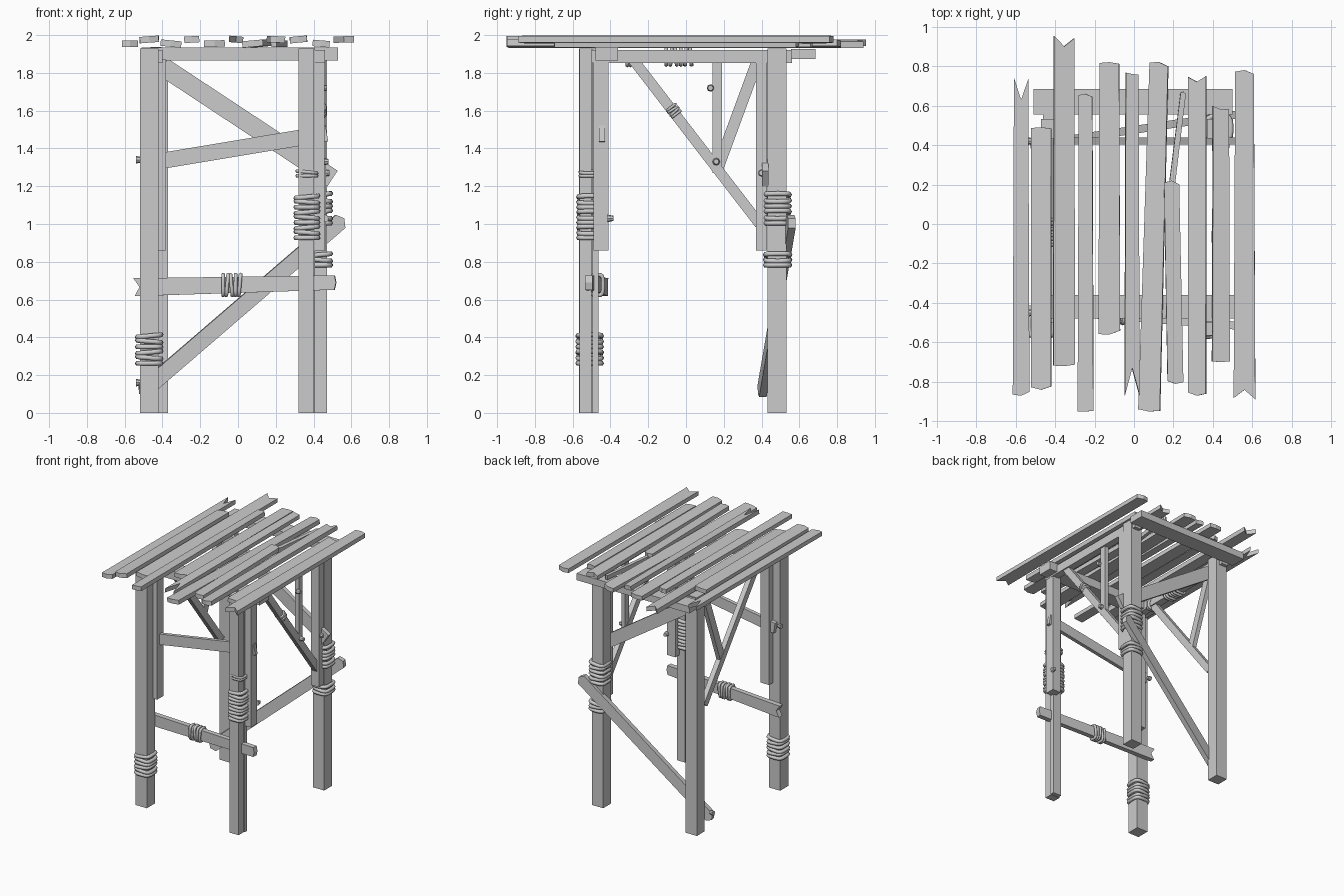
import bpy, bmesh, math, random
from mathutils import Vector, Matrix

random.seed(4)
cube = bpy.data.objects.get("Cube")
if cube:
    bpy.data.objects.remove(cube, do_unlink=True)

wood = bpy.data.materials.new("weathered grey")
wood.use_nodes = True
GREY = (0.6, 0.6, 0.6, 1)
wood.diffuse_color = GREY
wood.node_tree.nodes["Principled BSDF"].inputs["Base Color"].default_value = GREY
X, Y, Z = Vector((1, 0, 0)), Vector((0, 1, 0)), Vector((0, 0, 1))


def finish(name, bm, smooth=False):
    bmesh.ops.recalc_face_normals(bm, faces=bm.faces[:])
    mesh = bpy.data.meshes.new(name)
    bm.to_mesh(mesh)
    bm.free()
    for face in mesh.polygons:
        face.use_smooth = smooth
    mesh.materials.append(wood)
    obj = bpy.data.objects.new(name, mesh)
    bpy.context.collection.objects.link(obj)


def placement(centre, axis):
    """Matrix that puts local z along the axis at the centre."""
    return Matrix.Translation(centre) @ axis.to_track_quat('Z', 'X').to_matrix().to_4x4()


def board(name, start, end, width, thick, side, notch=(0, 0), taper=1, rough=0):
    """Board between two points; side is its width direction, notch cuts into each end."""
    a, b = Vector(start), Vector(end)
    along = (b - a).normalized()
    across = (side - along * side.dot(along)).normalized() * width / 2
    half = along.cross(across).normalized() * thick / 2
    rim = []
    for point, out, spread, cut in ((a, -along, across, notch[0]), (b, along, -across * taper, notch[1])):
        for k in (-1, 0, 1):
            inset = cut if k == 0 else rough * random.random()
            rim.append(point + spread * k - out * inset)
    bm = bmesh.new()
    low = [bm.verts.new(p - half) for p in rim]
    top = [bm.verts.new(p + half) for p in rim]
    # Two quads per face keep notched ends clean
    for ring in (low, top):
        bm.faces.new((ring[0], ring[1], ring[4], ring[5]))
        bm.faces.new(ring[1:5])
    for i in range(len(rim)):
        bm.faces.new((low[i - 1], low[i], top[i], top[i - 1]))
    finish(name, bm)


def post(name, x, y, bottom, top, wx, wy):
    board(name, (x, y, bottom), (x, y, top), wx, wy, X)


def rope(name, centre, axis, rx, ry, turns, pitch=0.027, radius=0.014):
    """Stack of slightly tilted, rounded square loops around a timber."""
    bm = bmesh.new()
    segs, sides = 24, 6
    place = placement(centre, axis)
    for t in range(turns):
        height = (t - (turns - 1) / 2) * pitch
        tilt = 0.12 * math.sin(t * 2.1)
        loop = []
        for i in range(segs):
            c, s = math.cos(math.tau * i / segs), math.sin(math.tau * i / segs)
            k = (c ** 4 + s ** 4) ** -0.25
            ring = []
            for j in range(sides):
                v = math.tau * j / sides
                out, up = radius * math.cos(v), radius * math.sin(v)
                p = Vector(((rx * k + out) * c, (ry * k + out) * s, height + tilt * rx * c + up))
                ring.append(bm.verts.new(place @ p))
            loop.append(ring)
        for i in range(segs):
            for j in range(sides):
                bm.faces.new((loop[i - 1][j - 1], loop[i][j - 1], loop[i][j], loop[i - 1][j]))
    finish(name, bm, True)


def nail(name, x, y, z, axis):
    bm = bmesh.new()
    bmesh.ops.create_cone(bm, cap_ends=True, segments=8, radius1=0.02, radius2=0.014,
                          depth=0.03, matrix=placement((x, y, z), axis))
    finish(name, bm)


# Legs: the front left one is a pair of slats
LEG_TOP, DOUBLER_BOTTOM, DOUBLER_TOP = 1.93, 0.86, 1.87
post("front_right_leg", -0.47, -0.515, 0, LEG_TOP, 0.1, 0.105)
post("front_left_leg", 0.36, -0.532, 0, LEG_TOP, 0.08, 0.065)
post("front_left_leg_slat", 0.37, -0.48, 0, LEG_TOP, 0.075, 0.032)
post("back_left_doubler", 0.43, 0.4, DOUBLER_BOTTOM, DOUBLER_TOP, 0.07, 0.06)

# Paired parts: back legs, doubling posts, side beams and long braces
for side, sign in (("left", 1), ("right", -1)):
    x = 0.43 * sign
    post(f"back_{side}_leg", 0.42 * sign, 0.482, 0, LEG_TOP, 0.1, 0.1)
    post(f"front_{side}_doubler", 0.42 * sign, -0.45, DOUBLER_BOTTOM, DOUBLER_TOP, 0.075, 0.08)
    board(f"{side}_beam", (x, -0.5, 1.887), (x, 0.56, 1.887), 0.07, 0.06, Z)
    board(f"{side}_long_brace", (x, -0.28, 1.87), (x, 0.39, 1), 0.055, 0.04, Y)
board("left_upright", (0.43, 0.165, 1.27), (0.43, 0.165, 1.87), 0.05, 0.035, Y)
board("right_short_brace", (-0.43, 0.38, 1.87), (-0.43, 0.17, 1.3), 0.06, 0.035, Y)

# Front and back beams, rails and braces
board("front_beam", (-0.51, -0.42, 1.9), (0.53, -0.42, 1.9), 0.12, 0.07, Y)
board("back_beam", (-0.51, 0.62, 1.9), (0.5, 0.62, 1.9), 0.13, 0.055, Y)
board("front_upper_rail", (-0.49, -0.445, 1.32), (0.47, -0.445, 1.48), 0.085, 0.03, Z)
board("front_lower_rail", (-0.57, -0.43, 0.665), (0.52, -0.515, 0.69), 0.095, 0.04, Z, (0.05, 0), 0.8, 0.03)
board("back_upper_brace", (-0.47, 0.42, 1.88), (0.5, 0.42, 1.24), 0.1, 0.035, Z)
board("back_lower_brace", (-0.52, 0.4, 0.1), (0.56, 0.56, 1.03), 0.085, 0.04, Z, rough=0.03)

# Roof planks: x, lean, front y, back y, width, then notch depth at front and back
planks = [
    (-0.572, 0, -0.87, 0.75, 0.085, 0, 0.12),
    (-0.47, 0, -0.84, 0.49, 0.1, 0, 0),
    (-0.355, 0, -0.72, 0.96, 0.11, 0, 0.06),
    (-0.245, 0, -0.95, 0.66, 0.08, 0, 0),
    (-0.125, 0, -0.56, 0.82, 0.11, 0, 0),
    (-0.01, 0, -0.87, 0.77, 0.075, 0.14, 0.01),
    (0.077, 0.05, -0.95, 0.82, 0.11, 0, 0),
    (0.21, -0.02, -0.81, 0.22, 0.08, 0, 0),
    (0.19, 0.06, 0.18, 0.67, 0.03, 0, 0),
    (0.32, 0, -0.87, 0.75, 0.09, 0, 0.03),
    (0.44, 0, -0.7, 0.6, 0.09, 0, 0.02),
    (0.56, 0, -0.9, 0.78, 0.11, 0.06, 0),
]
for i, (x, lean, front, back, width, *notch) in enumerate(planks):
    z = 1.955 + 0.022 * (i % 2)
    roll = X + Z * 0.1 * math.sin(i * 2.3)
    board(f"roof_plank_{i + 1}", (x, front, z), (x + lean, back, z), width, 0.034, roll,
          notch, random.uniform(0.85, 1.05), 0.02)

# Rope bindings
rope("front_left_binding", (0.365, -0.51, 1.035), Z, 0.058, 0.058, 9)
rope("front_left_single_loop", (0.365, -0.51, 1.265), Z, 0.052, 0.05, 2, 0.02, 0.01)
rope("front_right_binding", (-0.47, -0.51, 0.335), Z, 0.062, 0.062, 6, 0.029)
rope("back_left_upper_binding", (0.43, 0.485, 1.08), Z, 0.06, 0.062, 6, 0.03)
rope("back_left_lower_binding", (0.43, 0.485, 0.81), Z, 0.06, 0.064, 3)
rope("lower_rail_binding", (-0.035, -0.471, 0.677), X, 0.054, 0.032, 5, 0.022, 0.011)
rope("left_brace_binding", (0.43, -0.065, 1.6), Y * 0.61 - Z * 0.79, 0.027, 0.03, 4, 0.015, 0.008)
rope("right_beam_binding", (-0.435, -0.04, 1.885), Y, 0.042, 0.046, 6, 0.026, 0.011)
rope("right_brace_binding", (-0.43, -0.3, 1.875), Y, 0.035, 0.04, 2, 0.02, 0.011)

# Nails and pegs
nail("upper_rail_nail", -0.525, -0.45, 1.34, X)
nail("upright_nail", 0.465, 0.16, 1.33, X)
nail("upright_top_nail", 0.455, 0.13, 1.72, X)
nail("lower_brace_nail", -0.525, 0.42, 0.16, X)
nail("back_doubler_nail", 0.47, 0.4, 1.27, X)
nail("front_doubler_nail", 0.46, -0.4, 1.03, Y)
nail("lower_rail_nail", 0.34, -0.54, 0.68, Y)
